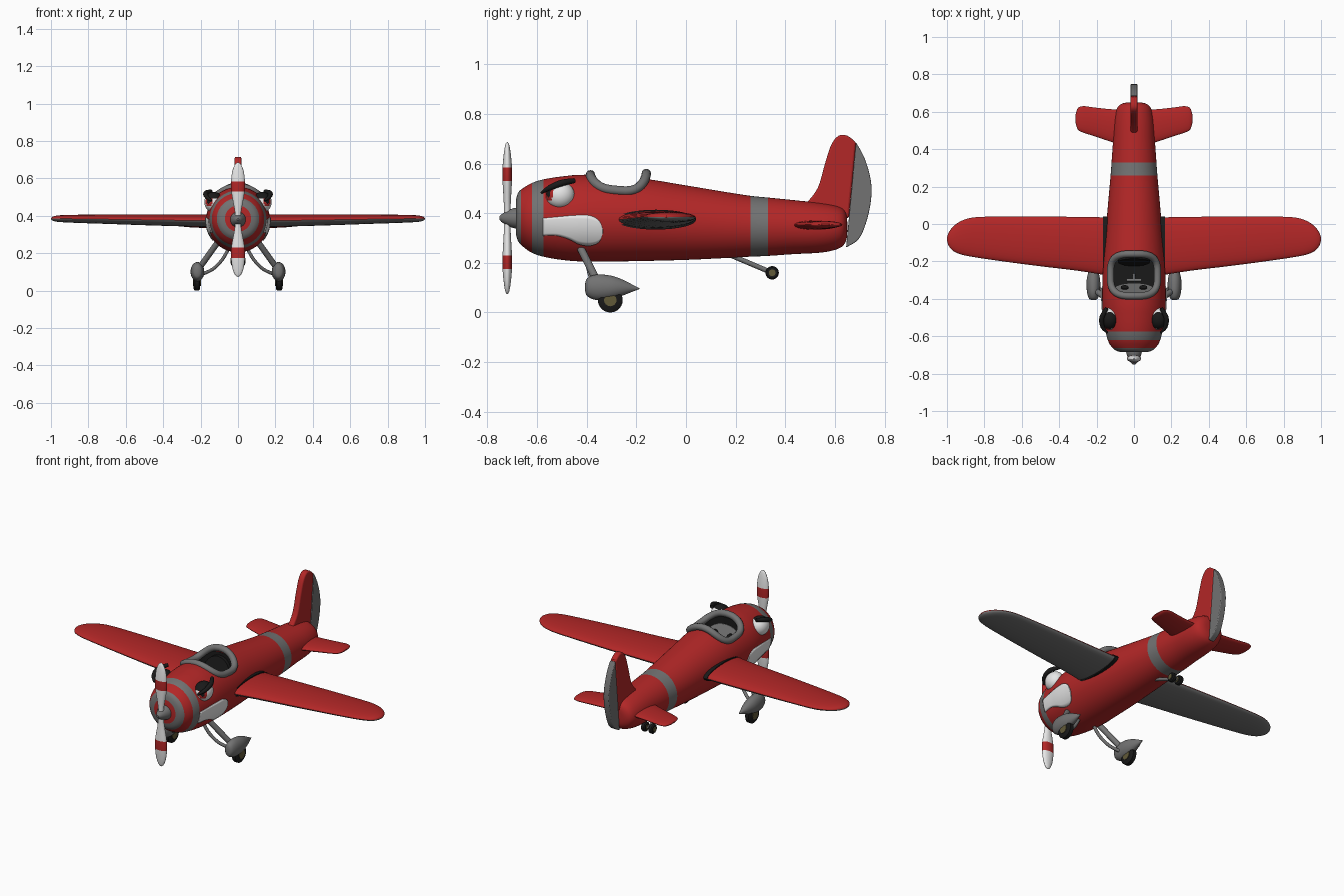
import bpy, bmesh, math
from mathutils import Vector as V

if "Cube" in bpy.data.objects:
    bpy.data.objects.remove(bpy.data.objects["Cube"])


def material(name, r, g, b):
    m = bpy.data.materials.new(name)
    m.diffuse_color = (r, g, b, 1)
    m.use_nodes = True
    m.node_tree.nodes["Principled BSDF"].inputs["Base Color"].default_value = m.diffuse_color
    return m


RED = material("red paint", 0.45, 0.02, 0.02)
GREY = material("grey paint", 0.17, 0.17, 0.17)
WHITE = material("white paint", 0.8, 0.8, 0.8)
BLACK = material("black", 0.01, 0.01, 0.01)
OLIVE = material("olive hub", 0.12, 0.10, 0.04)


def finish(me, angle=40):
    me.shade_smooth()
    me.set_sharp_from_angle(angle=math.radians(angle))


def to_object(name, bm, mats, rule=None):
    bmesh.ops.remove_doubles(bm, verts=bm.verts, dist=1e-5)
    bmesh.ops.recalc_face_normals(bm, faces=bm.faces)
    bm.normal_update()
    for f in bm.faces:
        if rule:
            f.material_index = rule(f.calc_center_median(), f.normal)
    me = bpy.data.meshes.new(name)
    bm.to_mesh(me)
    bm.free()
    for m in mats:
        me.materials.append(m)
    finish(me)
    o = bpy.data.objects.new(name, me)
    bpy.context.scene.collection.objects.link(o)
    return o


def smooth(rows, n=4):
    """Catmull-Rom resampling of a row list, keeping every row."""
    out = []
    for i in range(len(rows) - 1):
        b, c = rows[i], rows[i + 1]
        a, d = rows[max(i - 1, 0)], rows[min(i + 2, len(rows) - 1)]
        for k in range(n):
            t = k / n
            out.append(tuple(0.5 * (2 * q + (r - p) * t + (2 * p - 5 * q + 4 * r - s) * t * t
                       + (3 * q - p - 3 * r + s) * t ** 3) for p, q, r, s in zip(a, b, c, d)))
    return out + [tuple(rows[-1])]


def loft(name, rings, mats, rule=None, closed=False):
    bm = bmesh.new()
    vs = [[bm.verts.new(p) for p in ring] for ring in rings]
    n = len(vs[0])
    for i in range(len(vs) - (0 if closed else 1)):
        a, b = vs[i], vs[(i + 1) % len(vs)]
        for j in range(n):
            bm.faces.new((a[j], a[(j + 1) % n], b[(j + 1) % n], b[j]))
    if not closed:
        bm.faces.new(vs[0])
        bm.faces.new(vs[-1])
    return to_object(name, bm, mats, rule)


def oval(c, u, v, n=24):
    return [V(c) + V(u) * math.cos(2 * math.pi * k / n) + V(v) * math.sin(2 * math.pi * k / n) for k in range(n)]


def tube(name, pts, radii, mat, closed=False, n=12):
    pts, rings = [V(p) for p in pts], []
    for i, p in enumerate(pts):
        nxt = pts[(i + 1) % len(pts)] if closed else pts[min(i + 1, len(pts) - 1)]
        prv = pts[i - 1] if closed else pts[max(i - 1, 0)]
        t = (nxt - prv).normalized()
        u = t.cross(V((0, 0, 1))).normalized()
        r = radii[i] if isinstance(radii, list) else radii
        rings.append(oval(p, u * r, t.cross(u) * r, n))
    return loft(name, rings, [mat], closed=closed)


def body_rings(rows, x=0, n=24):
    """Oval sections along y from (y, bottom, top, half width)."""
    return [oval((x, y, (b + t) / 2), (w, 0, 0), (0, 0, (t - b) / 2), n) for y, b, t, w in rows]


# Fuselage with striped nose and tail band
F = smooth([(-.685, .315, .455, .07), (-.675, .285, .485, .10), (-.65, .26, .505, .125),
            (-.62, .24, .522, .14), (-.575, .225, .536, .152), (-.5, .212, .548, .162),
            (-.4, .205, .555, .17), (-.2, .207, .543, .165), (0, .212, .512, .148),
            (.15, .219, .487, .135), (.26, .225, .47, .125), (.33, .228, .463, .12),
            (.43, .235, .453, .113), (.55, .242, .44, .106), (.62, .26, .425, .09),
            (.645, .29, .40, .06), (.65, .33, .36, .02)])


def body_at(y):
    for a, b in zip(F, F[1:]):
        if a[0] <= y <= b[0]:
            t = (y - a[0]) / (b[0] - a[0])
            _, lo, hi, w = (p + (q - p) * t for p, q in zip(a, b))
            return (lo + hi) / 2, (hi - lo) / 2, w


def body_paint(c, n):
    front_ring = -.6845 < c.y < -.6625
    return 1 if front_ring or -.62 < c.y < -.575 or .26 < c.y < .33 else 0


fuselage = loft("fuselage", body_rings(F, n=64), [RED, GREY, BLACK], body_paint)


# Cockpit opening: rounded-square well
def opening(k, rx, ry, n=64):
    a = 2 * math.pi * k / n
    f = lambda q: math.copysign(abs(q) ** 0.62, q)
    return rx * f(math.cos(a)), -.2725 + ry * f(math.sin(a))


well = [[V((*opening(k, .115, .105), z)) for k in range(64)] for z in (.34, .8)]
cutter = loft("cockpit_cutter", well, [RED, GREY, BLACK], lambda c, n: 2)
cutter.hide_render = True
mod = fuselage.modifiers.new("cockpit", "BOOLEAN")
mod.object = cutter
mod.operation = "DIFFERENCE"
bpy.context.view_layer.objects.active = fuselage
bpy.ops.object.modifier_apply(modifier=mod.name)
bpy.data.objects.remove(cutter)
finish(fuselage.data)

# Cockpit rim follows the body and rises into an arch at the rear
rim = []
for k in range(64):
    x, y = opening(k, .126, .1125)
    c, h, w = body_at(y)
    lift = .022 * max(0, (y + .25) / .09) * max(0, 1 - (x / .14) ** 2)
    rim.append((x, y, c + h * math.sqrt(1 - (x / w) ** 2) + lift))
tube("cockpit_rim", rim, .019, GREY, closed=True)

# Instrument panel, dials, control stick and seat
panel = [oval((0, -.345 - d, .435), (.105, 0, 0), (0, -.03, .06)) for d in (0, .012)]
loft("instrument_panel", panel, [GREY])
for s in (-1, 1):
    dial = [oval((s * .05, -.342 + d, .445), (.02, 0, 0), (0, -.009, .018)) for d in (0, .006)]
    loft("dial", dial, [BLACK])
tube("control_stick", [(0, -.27, .335), (0, -.30, .43)], .008, GREY)
tube("control_handle", [(-.04, -.30, .43), (.04, -.30, .43)], .008, GREY)
loft("seat", [oval((0, -.205 + d, .43), (.085, 0, 0), (0, .02, .09)) for d in (0, .03)], [BLACK])

# Spinner and propeller blades
nose = smooth([(-.752, .006), (-.74, .018), (-.715, .032), (-.69, .041), (-.66, .042)])
loft("spinner", [oval((0, y, .38), (r, 0, 0), (0, 0, r)) for y, r in nose], [GREY])
blade = smooth([(0, .012, .012), (.06, .02, .014), (.15, .036, .019), (.205, .037, .019),
                (.26, .03, .014), (.295, .016, .008), (.306, .002, .002)])
for s in (-1, 1):
    loft("propeller_blade", [oval((0, -.72, .38 + s * d), (wx, 0, 0), (0, wy, 0)) for d, wx, wy in blade],
         [WHITE, RED], lambda c, n: int(.15 < abs(c.z - .38) < .205))

# Fin and rudder: rounded plates
def plate(name, outline, mat):
    bm = bmesh.new()
    face = bm.faces.new([bm.verts.new((-.018, y, z)) for y, z in outline])
    ext = bmesh.ops.extrude_face_region(bm, geom=[face])["geom"]
    bmesh.ops.translate(bm, vec=(.036, 0, 0), verts=[g for g in ext if isinstance(g, bmesh.types.BMVert)])
    o = to_object(name, bm, [mat])
    b = o.modifiers.new("round", "BEVEL")
    b.width, b.segments, b.limit_method = .012, 3, "ANGLE"
    b.angle_limit = math.radians(50)


plate("fin", smooth([(.48, .435), (.53, .50), (.56, .60), (.585, .675), (.615, .712), (.65, .712),
                     (.685, .685)]) + [(.656, .38), (.5, .40)], RED)
plate("rudder", smooth([(.685, .685), (.72, .62), (.745, .53), (.745, .45), (.725, .36),
                        (.695, .295), (.645, .262)]), GREY)


# Flying surfaces from (x, leading y, trailing y, centre z, half thickness)
def surface_rings(rows, s, grow=0):
    return [oval((s * x, (a + b) / 2, z), (0, (b - a) / 2 + grow, 0), (0, 0, h + grow), 32)
            for x, a, b, z, h in rows]


WING = smooth([(.125, -.278, .035, .374, .034), (.3, -.25, .038, .376, .032), (.5, -.226, .04, .379, .029),
               (.7, -.2, .04, .382, .025), (.85, -.178, .036, .384, .022), (.92, -.164, .018, .385, .02),
               (.965, -.145, -.012, .385, .017), (.99, -.118, -.045, .385, .011), (1.0, -.088, -.072, .385, .003)])
TAIL = smooth([(.06, .42, .61, .352, .019), (.14, .445, .615, .352, .018), (.22, .472, .624, .353, .016),
               (.27, .488, .63, .354, .014), (.3, .505, .62, .354, .01), (.312, .54, .585, .354, .003)])
CHEEK = smooth([(-.575, .31, .38), (-.52, .31, .385), (-.47, .295, .39), (-.43, .275, .392),
                (-.385, .27, .39), (-.35, .285, .37), (-.335, .32, .335)])
PANT = smooth([(-.407, .09, .112, .006), (-.398, .066, .138, .024), (-.36, .05, .153, .035),
               (-.3, .054, .148, .036), (-.25, .07, .13, .025), (-.21, .086, .109, .01), (-.188, .094, .098, .002)])


def wheel(name, x, y, z, r, w):
    tyre = [(-w, r * .8), (-w * .6, r), (w * .6, r), (w, r * .8)]
    loft(name, [oval((x + d, y, z), (0, q, 0), (0, 0, q)) for d, q in tyre], [BLACK])
    hub = w + .003
    loft(name + "_hub", [oval((x + d, y, z), (0, r * .5, 0), (0, 0, r * .5)) for d in (-hub, hub)], [OLIVE])


for s in (-1, 1):
    loft("wing", surface_rings(WING, s), [RED, GREY], lambda c, n: int(n.z < 0))
    root = [(x,) + WING[0][1:] for x in (.13, .166)]
    loft("wing_root_collar", surface_rings(root, s, .006), [BLACK])
    loft("tailplane", surface_rings(TAIL, s), [RED])

    # White cheek marking laid on the body
    bm = bmesh.new()
    cols = []
    for y, lo, hi in CHEEK:
        c, h, w = body_at(y)
        zs = [lo + (hi - lo) * k / 8 for k in range(9)]
        cols.append([bm.verts.new((s * (w * math.sqrt(1 - ((z - c) / h) ** 2) + .003), y, z)) for z in zs])
    for a, b in zip(cols, cols[1:]):
        for k in range(8):
            bm.faces.new((a[k], b[k], b[k + 1], a[k + 1]))
    cheek = to_object("cheek_marking", bm, [WHITE])
    mod = cheek.modifiers.new("thickness", "SOLIDIFY")
    mod.thickness, mod.offset = .005, 0

    # Eye with iris, pupil and slanted lid
    centre, size = V((s * .13, -.507, .473)), V((.05, .058, .055))
    gaze = V((s * .55, -.83, .1)).normalized()

    def eye_paint(c, n):
        d = V([(c[i] - centre[i]) / size[i] for i in range(3)]).normalized()
        if d.z > .62 + .3 * d.y:
            return 2
        return 2 if d.dot(gaze) > .965 else 1 if d.dot(gaze) > .87 else 0

    bm = bmesh.new()
    bmesh.ops.create_uvsphere(bm, u_segments=48, v_segments=32, radius=1)
    for v in bm.verts:
        v.co = V([centre[i] + v.co[i] * size[i] for i in range(3)])
    to_object("eye", bm, [WHITE, RED, BLACK], eye_paint)
    brow = smooth([(.142, -.582, .482, .005), (.168, -.55, .502, .011), (.172, -.5, .522, .013),
                   (.145, -.45, .531, .01)])
    tube("brow", [(s * x, y, z) for x, y, z, r in brow], [p[3] for p in brow], BLACK)

    # Main landing gear
    tube("gear_strut", [(s * .1, -.43, .27), (s * .215, -.35, .11)], .016, GREY)
    brace = smooth([(.05, -.4, .225), (.085, -.39, .165), (.135, -.37, .115), (.2, -.34, .085)])
    tube("gear_brace", [(s * x, y, z) for x, y, z in brace], .009, GREY)
    loft("wheel_fairing", body_rings(PANT, s * .217), [GREY])
    wheel("main_wheel", s * .22, -.305, .05, .05, .018)
    wheel("tail_wheel", s * .024, .347, .16, .027, .013)

# Tail gear
tube("tail_strut", [(0, .17, .235), (0, .347, .16)], .01, GREY)
tube("tail_axle", [(-.024, .347, .16), (.024, .347, .16)], .007, GREY)
